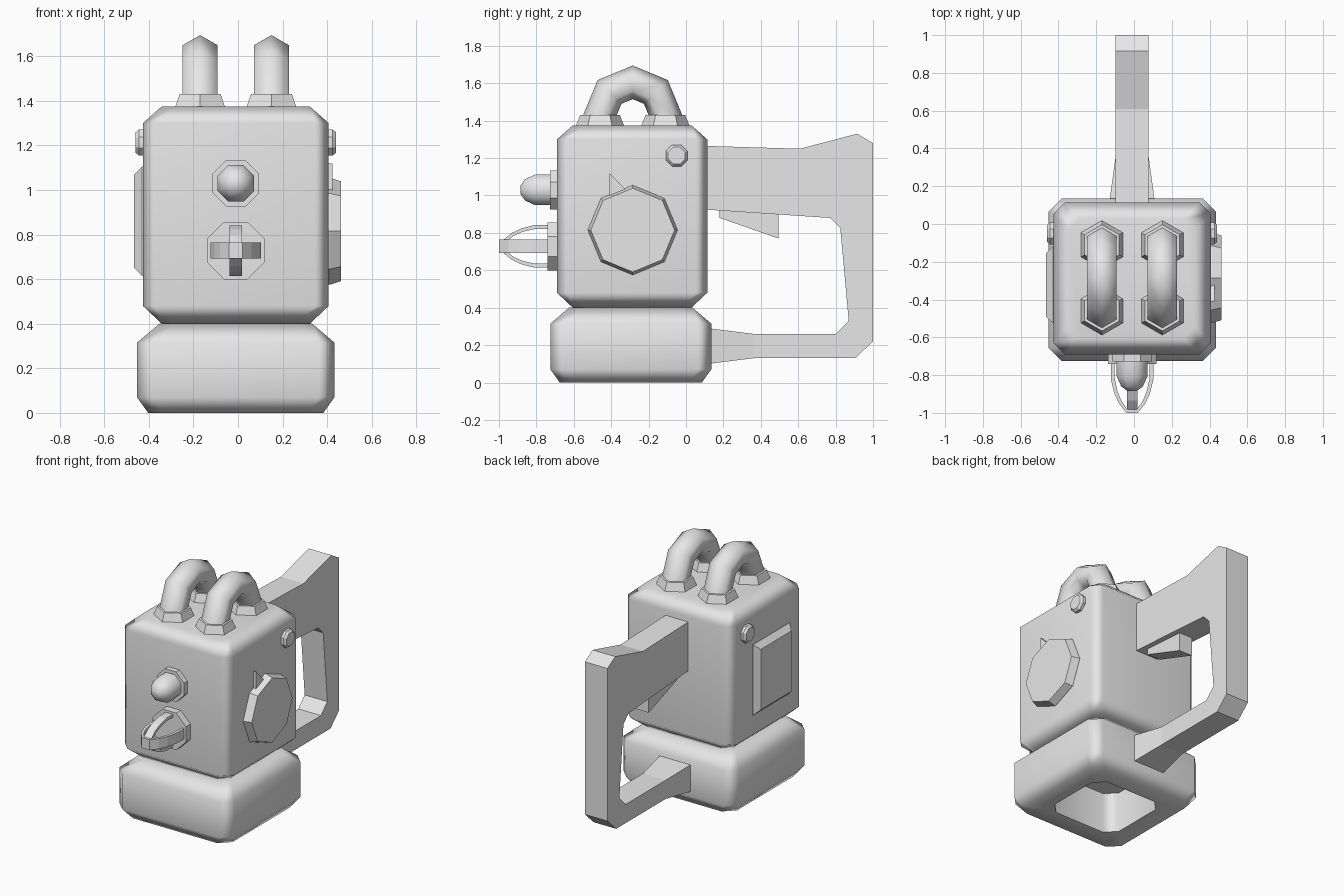
import bpy, bmesh, math
from mathutils import Vector

cube = bpy.data.objects.get("Cube")
if cube:
    bpy.data.objects.remove(cube, do_unlink=True)

grey = bpy.data.materials.new("plain_grey")
grey.use_nodes = True
grey.diffuse_color = (0.8, 0.8, 0.8, 1)
grey.node_tree.nodes["Principled BSDF"].inputs["Base Color"].default_value = (0.8, 0.8, 0.8, 1)

X, Y, Z = Vector((1, 0, 0)), Vector((0, 1, 0)), Vector((0, 0, 1))
CX = -0.01          # middle plane of the model
TUBE_Y = -0.285     # centre of the top tubes, and of the dial


def finish(obj, smooth=None, weighted=False):
    obj.data.materials.clear()
    obj.data.materials.append(grey)
    if smooth:
        bpy.ops.object.select_all(action='DESELECT')
        obj.select_set(True)
        bpy.context.view_layer.objects.active = obj
        bpy.ops.object.shade_smooth_by_angle(angle=math.radians(smooth))
    if weighted:
        mod = obj.modifiers.new("face_weights", 'WEIGHTED_NORMAL')
        mod.keep_sharp = True
    return obj


def loft(name, rings, smooth=None, weighted=False, closed=False):
    """Skin a row of rings; cap both ends unless the row closes on itself."""
    bm = bmesh.new()
    loops = [[bm.verts.new(p) for p in ring] for ring in rings]
    n = len(loops[0])
    pairs = list(zip(loops, loops[1:])) + ([(loops[-1], loops[0])] if closed else [])
    for a, b in pairs:
        for i in range(n):
            j = (i + 1) % n
            bm.faces.new((a[i], a[j], b[j], b[i]))
    if not closed:
        bm.faces.new(loops[0])
        bm.faces.new(loops[-1])
    bmesh.ops.recalc_face_normals(bm, faces=bm.faces)
    mesh = bpy.data.meshes.new(name)
    bm.to_mesh(mesh)
    bm.free()
    obj = bpy.data.objects.new(name, mesh)
    bpy.context.collection.objects.link(obj)
    return finish(obj, smooth, weighted)


def turned(name, centre, u, v, axis, steps, n=8, phase=math.pi / 8, smooth=None):
    """Polygonal turned part; steps are (distance along axis, radius)."""
    angles = [phase + 2 * math.pi * i / n for i in range(n)]
    return loft(name, [[Vector(centre) + axis * d + (u * math.cos(a) + v * math.sin(a)) * r
                        for a in angles] for d, r in steps], smooth)


def block(name, centre, half, cut, levels):
    """Box with cut corners; levels are (height, inset)."""
    rings = []
    for z, inset in levels:
        hx, hy = half[0] - inset, half[1] - inset
        corner = [(hx, hy - cut), (hx - cut, hy), (cut - hx, hy), (-hx, hy - cut)]
        corner += [(-x, -y) for x, y in corner]
        rings.append([(centre[0] + x, centre[1] + y, z) for x, y in corner])
    return loft(name, rings, smooth=53, weighted=True)


def prism(name, profile, x0, x1):
    """Side profile of (y, z) points given a width."""
    return loft(name, [[(x, y, z) for y, z in profile] for x in (x0, x1)])


# Body and hollow base
block("body", (CX, -0.288), (0.417, 0.402), 0.06,
      [(0.4, 0.085), (0.48, 0), (1.3, 0), (1.375, 0.085)])
block("base", (CX, -0.295), (0.443, 0.43), 0.07,
      [(0.28, 0.18), (0, 0.18), (0, 0.05), (0.07, 0), (0.315, 0), (0.4, 0.1)])

# Rear handle, its flared lower arm and the trigger
prism("handle", [(0.1, 1.265), (0.61, 1.25), (0.915, 1.33), (1, 1.28), (1, 0.22),
                 (0.905, 0.13), (0.36, 0.13), (0.36, 0.26), (0.8, 0.26), (0.87, 0.33),
                 (0.825, 0.825), (0.77, 0.88), (0.1, 0.925)], CX - 0.087, CX + 0.087)
arm = []
for y, w, low, high in ((0.36, 0.087, 0.13, 0.26), (0.12, 0.12, 0.1, 0.29)):
    arm.append([(CX - w, y, low), (CX + w, y, low), (CX + w, y, high), (CX - w, y, high)])
loft("lower_handle_arm", arm)
prism("trigger", [(0.18, 0.93), (0.18, 0.88), (0.495, 0.77), (0.495, 0.91)],
      CX - 0.05, CX + 0.05)

# Two half-ring tubes on top, each in a pair of hexagonal sockets
for side, x in (("right", CX - 0.16), ("left", CX + 0.16)):
    bpy.ops.mesh.primitive_torus_add(major_segments=8, minor_segments=6,
                                     major_radius=0.175, minor_radius=0.09)
    tube = bpy.context.object
    tube.name = side + "_top_tube"
    bm = bmesh.new()
    bm.from_mesh(tube.data)
    bmesh.ops.bisect_plane(bm, geom=bm.verts[:] + bm.edges[:] + bm.faces[:], dist=1e-4,
                           plane_co=(0, 0, 0), plane_no=(0, -1, 0), clear_outer=True)
    bm.to_mesh(tube.data)
    bm.free()
    tube.rotation_euler = (math.pi / 2, 0, math.pi / 2)
    tube.location = (x, TUBE_Y, 1.43)
    finish(tube, smooth=75)
    for end, dy in (("front", -0.175), ("back", 0.175)):
        turned(f"{side}_{end}_socket", (x, TUBE_Y + dy, 1.37), X, Y, Z,
               [(0, 0.13), (0.06, 0.106)], n=6, phase=math.pi / 2)

# Front lamp on its plate
lamp = (CX, -0.68, 1.03)
turned("lamp_plate", lamp, X, Z, -Y, [(0, 0.113), (0.047, 0.113)])
turned("lamp", lamp, X, Z, -Y,
       [(0.04, 0.089), (0.125, 0.089), (0.18, 0.062), (0.205, 0.025)], smooth=60)

# Front cage: two crossed bands on a plate
CAGE_Z = 0.728
turned("cage_plate", (CX, -0.68, CAGE_Z), X, Z, -Y, [(0, 0.139), (0.06, 0.139)])
half_arch = [(0.113, 0), (0.113, 0.09), (0.095, 0.165), (0.07, 0.22), (0.03, 0.27)]
arch = half_arch + [(-a, d) for a, d in reversed(half_arch)]


def band(name, across, wide, width, reach):
    rings = []
    for a, d in arch:
        outer = across * a - Y * d * reach
        inner = across * a * 0.82 - Y * max(d * reach - 0.018 * d / 0.27, 0)
        rings.append([Vector((CX, -0.73, CAGE_Z)) + p + wide * s
                      for p, s in ((outer, width), (outer, -width), (inner, -width), (inner, width))])
    loft(name, rings)


band("cage_band_level", X, Z, 0.036, 1.0)
band("cage_band_upright", Z, X, 0.028, 0.93)

# Side dial with its pointer
turned("dial", (0.4, TUBE_Y, 0.815), Y, Z, X, [(0, 0.24), (0.012, 0.24), (0.062, 0.224)], phase=0)
prism("dial_pointer", [(-0.41, 1.12), (-0.41, 0.98), (-0.325, 1.0), (-0.325, 1.035)], 0.4, 0.425)

# Bolts on both sides
for side, x, axis in (("left", 0.4, X), ("right", -0.42, -X)):
    turned(side + "_bolt", (x, -0.05, 1.213), Y, Z, axis,
           [(0, 0.063), (0.025, 0.063), (0.04, 0.049)])

# Raised side panel with sloped edges
panel = []
for x, inset in ((-0.42, 0), (-0.43, 0), (-0.466, 0.035)):
    y0, y1, z0, z1 = -0.525 + inset, -0.12 - inset, 0.615 + inset, 1.105 - inset
    panel.append([(x, y0, z0), (x, y1, z0), (x, y1, z1), (x, y0, z1)])
loft("right_panel", panel)
